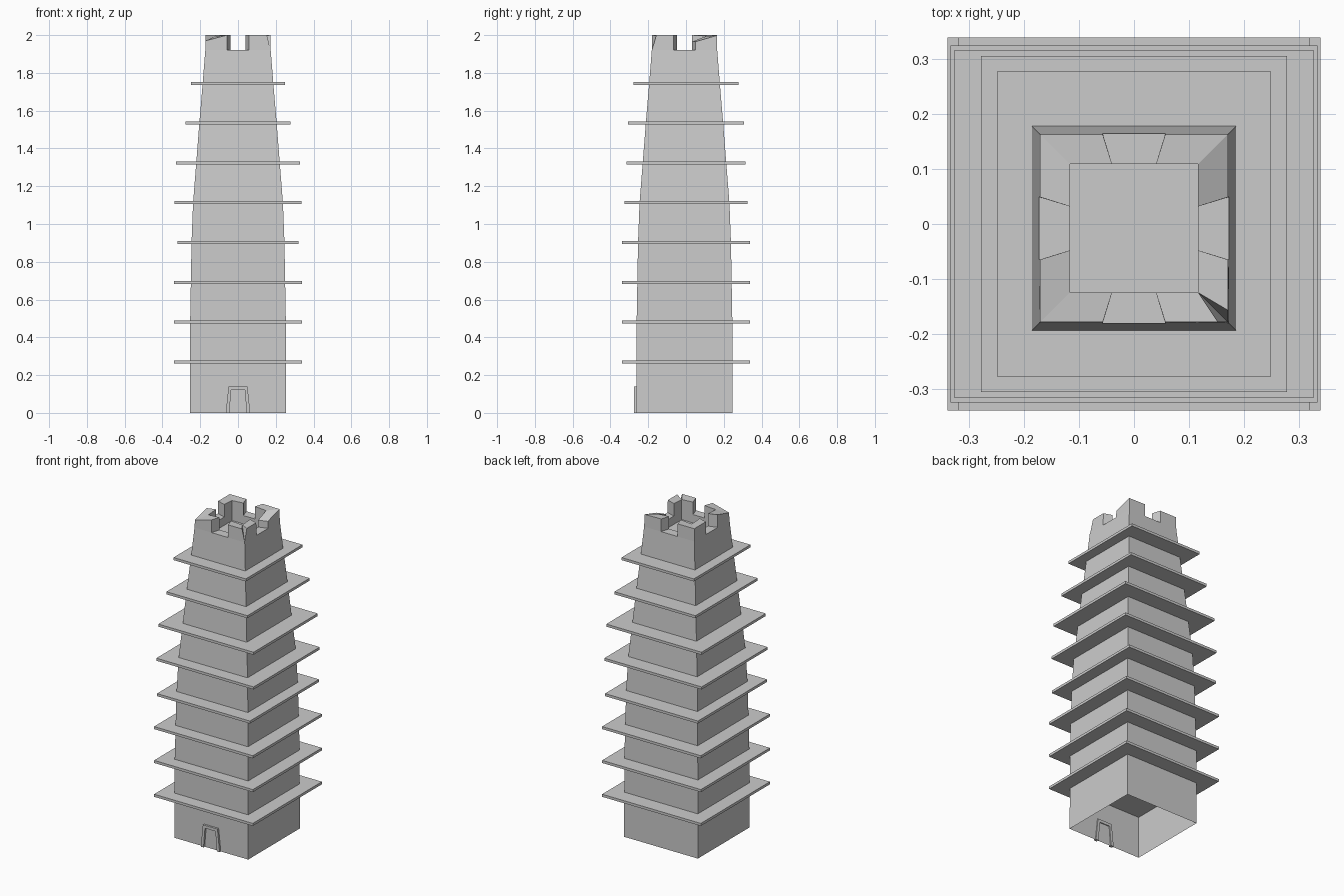
import bpy, bmesh

if "Cube" in bpy.data.objects:
    bpy.data.objects.remove(bpy.data.objects["Cube"])

CY = -0.008  # the tower body sits slightly forward of centre


def finish(bm, name):
    bmesh.ops.remove_doubles(bm, verts=bm.verts, dist=1e-5)
    bmesh.ops.recalc_face_normals(bm, faces=bm.faces)
    me = bpy.data.meshes.new(name)
    bm.to_mesh(me)
    bm.free()
    ob = bpy.data.objects.new(name, me)
    bpy.context.collection.objects.link(ob)
    return ob


def box(name, hx, hy, z, h):
    bm = bmesh.new()
    bmesh.ops.create_cube(bm, size=1)
    bmesh.ops.scale(bm, vec=(2 * hx, 2 * hy, h), verts=bm.verts)
    bmesh.ops.translate(bm, vec=(0, 0, z), verts=bm.verts)
    return finish(bm, name)


# Tower shell: tapering square, open underneath, with a sunken roof
bm = bmesh.new()


def face(*pts):
    bm.faces.new([bm.verts.new((x, y + CY, z)) for x, y, z in pts])


def ring(r, z):
    return [(-r, -r, z), (r, -r, z), (r, r, z), (-r, r, z)]


def loft(profile):
    for a, b in zip(profile, profile[1:]):
        p, q = ring(*a), ring(*b)
        for i in range(4):
            j = (i + 1) % 4
            face(p[i], p[j], q[j], q[i])


O, I = 0.171, 0.117            # outer and inner parapet half widths
NO, NI = 0.057, 0.040          # notch half widths, outside and inside
RIM, FLOOR = 1.922, 1.87
loft([(0.254, 0), (0.253, 0.5), (0.246, 0.9), (0.238, 1.11), (0.221, 1.325),
      (0.205, 1.53), (0.187, 1.745), (0.173, RIM)])
loft([(I, RIM), (I, FLOOR)])
face(*ring(I, FLOOR))

# Notch sills between the merlons
W = 0.173
for s in (-1, 1):
    sill = [(-NO, s * W), (NO, s * W), (NI, s * I), (-NI, s * I)]
    face(*[(x, y, RIM) for x, y in sill])
    face(*[(y, x, RIM) for x, y in sill])

# Corner merlons: top heights for outer corner, x-side end, y-side end
tops = {(-1, -1): (1.97, 2.0, 2.0), (1, -1): (1.925, 2.0, 2.0),
        (1, 1): (1.998, 2.0, 1.965), (-1, 1): (2.0, 2.0, 2.0)}
for (sx, sy), (zc, zx, zy) in tops.items():
    def P(x, y, z):
        return (sx * x, sy * y, z)
    corner, inner = P(O, O, zc), P(I, I, 1.995)
    ax, ai = P(NO, O, zx), P(NI, I, zx)
    bx, bi = P(O, NO, zy), P(I, NI, zy)
    cb, ib = P(W, W, RIM), P(I, I, RIM)
    axb, aib = P(NO, W, RIM), P(NI, I, RIM)
    bxb, bib = P(W, NO, RIM), P(I, NI, RIM)
    if zc < 1.95:              # chipped corner
        c1, c2 = P(0.153, O, 2.0), P(O, 0.149, 2.0)
        face(ax, c1, inner, ai)
        face(c1, corner, inner)
        face(corner, c2, inner)
        face(c2, bx, bi, inner)
        face(axb, cb, corner, c1, ax)
        face(cb, bxb, bx, c2, corner)
    else:
        face(ax, corner, inner, ai)
        face(corner, bx, bi, inner)
        face(axb, cb, corner, ax)
        face(cb, bxb, bx, corner)
    face(axb, ax, ai, aib)
    face(bxb, bx, bi, bib)
    face(aib, ai, inner, ib)
    face(ib, inner, bi, bib)
finish(bm, "tower_body")

# Eight projecting roof slabs running through the tower
slabs = [(0.34, 0.34), (0.34, 0.34), (0.34, 0.34), (0.32, 0.34),
         (0.335, 0.325), (0.328, 0.316), (0.279, 0.306), (0.249, 0.279)]
for i, (hx, hy) in enumerate(slabs):
    box(f"eave_slab_{i + 1}", hx, hy, 0.27 + 0.2107 * i, 0.016)

# Door surround: tapered frame on the front wall
bm = bmesh.new()
half = [(0.065, 0), (0.050, 0.14), (0.036, 0.122), (0.046, 0)]
outline = [half[0], half[1], (-0.050, 0.14), (-0.065, 0),
           (-0.046, 0), (-0.036, 0.122), half[2], half[3]]
f = bm.faces.new([bm.verts.new((x, -0.274, z)) for x, z in outline])
ext = bmesh.ops.extrude_face_region(bm, geom=[f], use_keep_orig=True)
bmesh.ops.translate(bm, vec=(0, 0.018, 0),
                    verts=[g for g in ext["geom"] if isinstance(g, bmesh.types.BMVert)])
finish(bm, "door_frame")
